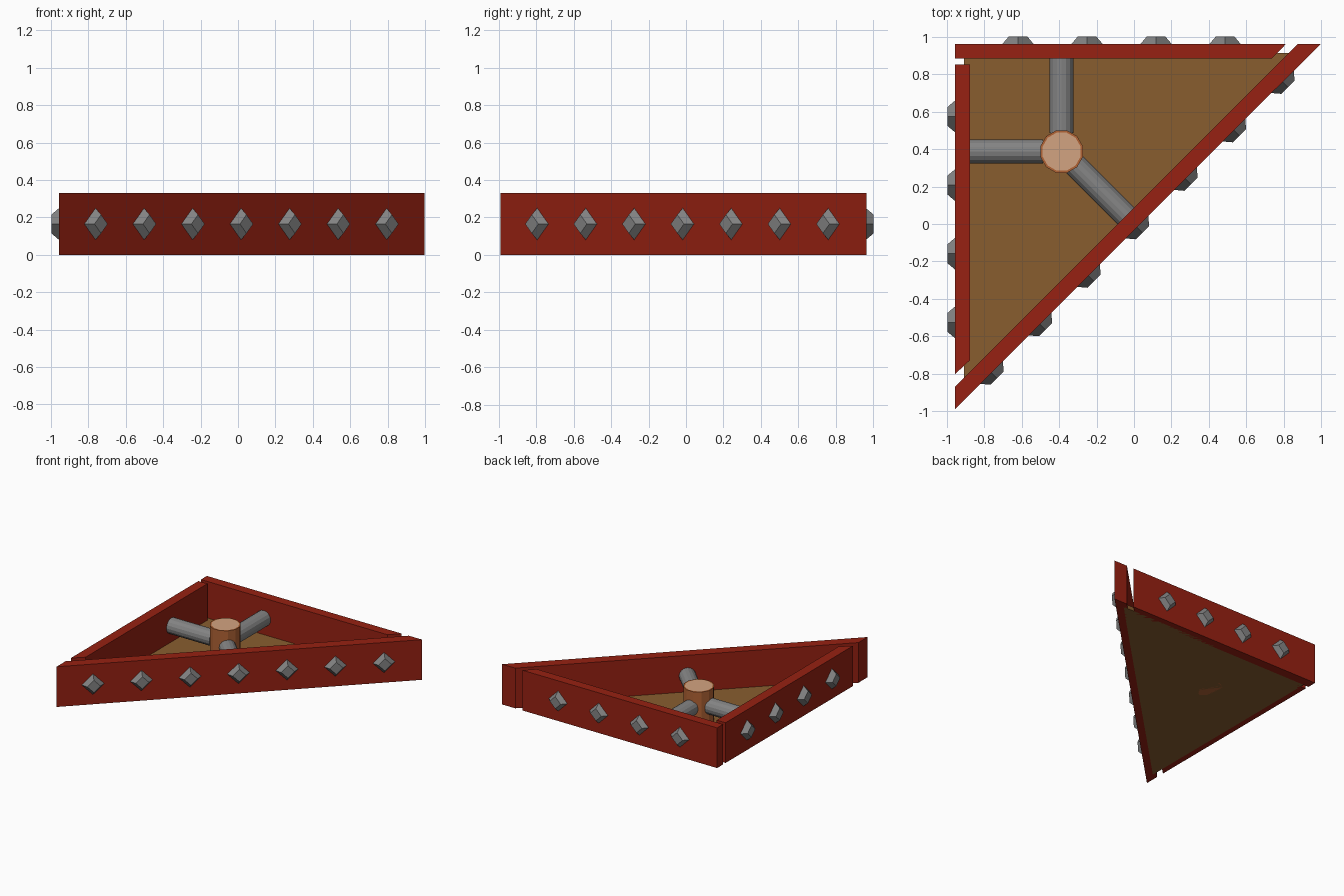
import bpy, bmesh, math
from mathutils import Vector, Matrix

if "Cube" in bpy.data.objects:
    bpy.data.objects.remove(bpy.data.objects["Cube"])


def material(name, r, g, b):
    m = bpy.data.materials.new(name)
    m.diffuse_color = (r, g, b, 1)
    m.use_nodes = True
    m.node_tree.nodes["Principled BSDF"].inputs["Base Color"].default_value = m.diffuse_color
    return m


RED = material("red_wall", 0.31, 0.015, 0.006)
BROWN = material("brown_floor", 0.25, 0.11, 0.028)
GREY = material("grey_metal", 0.23, 0.23, 0.23)
ORANGE = material("orange_bark", 0.44, 0.125, 0.035)
PEACH = material("pale_wood", 0.65, 0.37, 0.22)


def finish(bm, name, *mats):
    bmesh.ops.recalc_face_normals(bm, faces=bm.faces)
    mesh = bpy.data.meshes.new(name)
    bm.to_mesh(mesh)
    bm.free()
    obj = bpy.data.objects.new(name, mesh)
    for m in mats:
        mesh.materials.append(m)
    bpy.context.collection.objects.link(obj)
    return obj


def slab(name, outline, height, mat):
    """Extrude a plan outline upward from the ground."""
    bm = bmesh.new()
    face = bm.faces.new([bm.verts.new((x, y, 0)) for x, y in outline])
    top = bmesh.ops.extrude_face_region(bm, geom=[face])["geom"]
    bmesh.ops.translate(bm, vec=(0, 0, height),
                        verts=[g for g in top if isinstance(g, bmesh.types.BMVert)])
    return finish(bm, name, mat)


def rod(name, start, end, r1, r2, sides, mat, spin=0.0):
    """Straight or tapered rod between two points."""
    a, b = Vector(start), Vector(end)
    d = b - a
    z = d.normalized()
    up = Vector((0, 0, 1)) if abs(z.z) < 0.9 else Vector((1, 0, 0))
    x = up.cross(z).normalized()
    rot = Matrix((x, z.cross(x), z)).transposed().to_4x4()
    bm = bmesh.new()
    bmesh.ops.create_cone(bm, cap_ends=True, segments=sides, radius1=r1, radius2=r2,
                          depth=d.length,
                          matrix=Matrix.Translation((a + b) / 2) @ rot @ Matrix.Rotation(spin, 4, "Z"))
    return finish(bm, name, mat)


H = 0.33

# Three walls with mitred ends
slab("back_wall", [(-0.957, 0.963), (0.813, 0.963), (0.738, 0.886), (-0.957, 0.886)], H, RED)
slab("left_wall", [(-0.957, 0.853), (-0.876, 0.853), (-0.876, -0.727), (-0.957, -0.803)], H, RED)
slab("diagonal_wall", [(-0.957, -0.99), (0.998, 0.963), (0.877, 0.963), (-0.957, -0.871)], H, RED)

# Triangular floor
slab("floor", [(-0.91, 0.915), (0.87, 0.915), (-0.91, -0.865)], 0.03, BROWN)

# Diamond studs on the outside of each wall
MID, OUT = 0.165, 0.041


def stud(name, x, y, nx, ny):
    n = Vector((nx, ny, 0)).normalized()
    p = Vector((x, y, MID))
    rod(name, p - n * 0.004, p + n * OUT, 0.088, 0.05, 4, GREY)


for i in range(4):
    stud(f"back_stud_{i}", -0.62 + 0.369 * i, 0.961, 0, 1)
    stud(f"left_stud_{i}", -0.957, 0.575 - 0.367 * i, -1, 0)
for i in range(7):
    y = -0.795 + 0.2592 * i
    stud(f"diagonal_stud_{i}", y + 0.034, y, 1, -1)

# Central hub: round log with a pale cut top
cx, cy = -0.387, 0.387
bm = bmesh.new()
bmesh.ops.create_cone(bm, cap_ends=True, segments=12, radius1=0.117, radius2=0.117, depth=0.305,
                      matrix=Matrix.Translation((cx, cy, 0.1525)) @ Matrix.Rotation(math.pi / 12, 4, "Z"))
bm.normal_update()
top = [f for f in bm.faces if f.normal.z > 0.9]
bmesh.ops.inset_region(bm, faces=top, thickness=0.012)
for f in top:
    f.material_index = 1
finish(bm, "hub", ORANGE, PEACH)

# Spokes from hub to each wall
k = math.sqrt(0.5)
for name, dx, dy, reach in (("back_spoke", 0, 1, 0.51), ("left_spoke", -1, 0, 0.50),
                            ("diagonal_spoke", k, -k, 0.50)):
    rod(name, (cx + dx * 0.1, cy + dy * 0.1, MID),
        (cx + dx * reach, cy + dy * reach, MID), 0.064, 0.064, 16, GREY)
